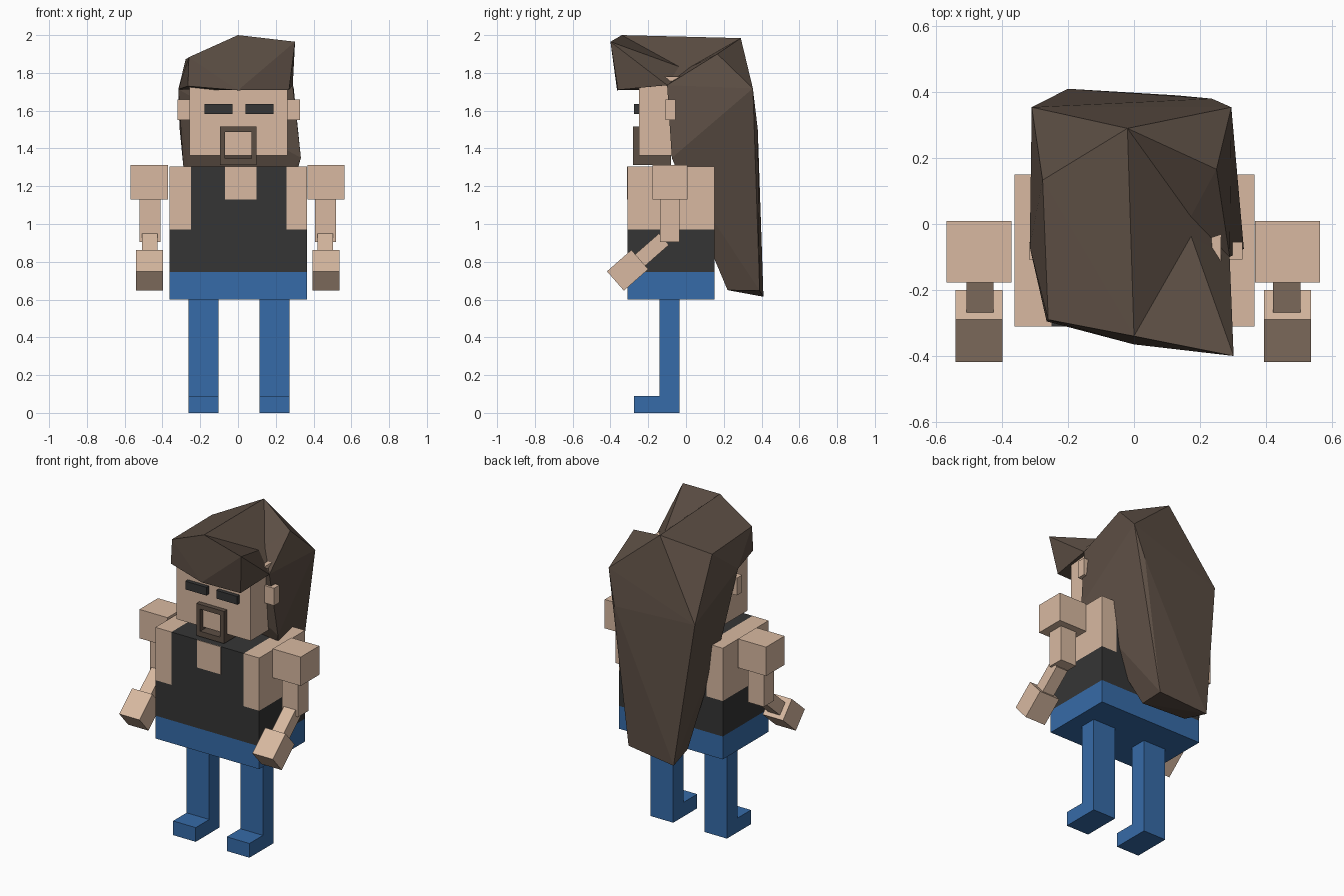
import bpy, bmesh, math
from mathutils import Matrix, Vector

cube = bpy.data.objects.get("Cube")
if cube:
    bpy.data.objects.remove(cube, do_unlink=True)


def material(name, rgb):
    lin = [(c / 255 / 12.92) if c < 11 else ((c / 255 + 0.055) / 1.055) ** 2.4 for c in rgb]
    m = bpy.data.materials.new(name)
    m.use_nodes = True
    m.diffuse_color = (*lin, 1)
    m.node_tree.nodes["Principled BSDF"].inputs["Base Color"].default_value = (*lin, 1)
    return m


SKIN = material("skin", (216, 185, 161))
BLUE = material("blue denim", (54, 107, 168))
DARK = material("charcoal", (53, 53, 53))
HAIR = material("brown hair", (92, 78, 68))


def add_mesh(name, bm, mat):
    bmesh.ops.recalc_face_normals(bm, faces=bm.faces)
    me = bpy.data.meshes.new(name)
    bm.to_mesh(me)
    bm.free()
    me.materials.append(mat)
    ob = bpy.data.objects.new(name, me)
    bpy.context.collection.objects.link(ob)
    return ob


def box(name, mat, x, y, z, tilt=0):
    """Box from (min, max) ranges, optionally tilted about its own x axis."""
    size = [r[1] - r[0] for r in (x, y, z)]
    mid = Vector([(r[0] + r[1]) / 2 for r in (x, y, z)])
    bm = bmesh.new()
    bmesh.ops.create_cube(bm, size=1, matrix=Matrix.Translation(mid)
                          @ Matrix.Rotation(tilt, 4, 'X') @ Matrix.Diagonal((*size, 1)))
    return add_mesh(name, bm, mat)


def hull(name, mat, points):
    """Faceted lump: convex hull of a few corner points."""
    bm = bmesh.new()
    for p in points:
        bm.verts.new(p)
    res = bmesh.ops.convex_hull(bm, input=bm.verts)
    junk = {g for g in res["geom_interior"] + res["geom_unused"] if isinstance(g, bmesh.types.BMVert)}
    bmesh.ops.delete(bm, geom=list(junk), context='VERTS')
    return add_mesh(name, bm, mat)


# Torso: trousers top, vest, bare sides and neckline
TY = (-0.31, 0.15)
box("hips", BLUE, (-0.363, 0.366), TY, (0.60, 0.745))
box("vest_lower", DARK, (-0.363, 0.366), TY, (0.745, 0.97))
box("vest_upper", DARK, (-0.25, 0.257), TY, (0.97, 1.305))
box("chest_side_right", SKIN, (-0.363, -0.25), TY, (0.97, 1.305))
box("chest_side_left", SKIN, (0.257, 0.366), TY, (0.97, 1.305))
box("neckline", SKIN, (-0.07, 0.098), (-0.313, -0.306), (1.13, 1.305))

# Head and face
box("head", SKIN, (-0.257, 0.263), (-0.25, 0.09), (1.363, 1.78))
for side, s in (("left", 1), ("right", -1)):
    def span(a, b, c):
        return tuple(sorted((c + s * a, c + s * b)))

    box("ear_" + side, SKIN, span(0.25, 0.324, 0.005), (-0.108, -0.055), (1.55, 1.66))
    box("eye_" + side, DARK, span(0.035, 0.182, 0.005), (-0.275, -0.24), (1.582, 1.634))
    box("beard_side_" + side, HAIR, span(0.07, 0.097, 0.001), (-0.28, -0.08), (1.313, 1.517))

    # Legs and feet
    box("leg_" + side, BLUE, span(0.109, 0.268, 0.005), (-0.14, -0.035), (0, 0.60))
    box("foot_" + side, BLUE, span(0.109, 0.268, 0.005), (-0.275, -0.14), (0, 0.09))

    # Arms, bent forward at the elbow
    box("shoulder_" + side, SKIN, span(0.369, 0.566, -0.002), (-0.177, 0.009), (1.13, 1.313))
    box("upper_arm_" + side, SKIN, span(0.409, 0.52, -0.002), (-0.138, -0.035), (0.905, 1.13))
    bend = math.radians(41.3)
    box("forearm_" + side, SKIN, span(0.424, 0.506, -0.002), (-0.309, -0.09), (0.807, 0.887), bend)
    box("hand_" + side, SKIN, span(0.396, 0.539, -0.002), (-0.395, -0.223), (0.687, 0.823), bend)

for part, z in (("top", (1.487, 1.517)), ("bottom", (1.313, 1.347))):
    box("beard_" + part, HAIR, (-0.069, 0.071), (-0.28, -0.08), z)

# Hair: shared corner points
front_peak, back_peak = (0, -0.34, 2.0), (-0.02, 0.29, 1.984)
valley, right_peak = (0.16, 0, 1.82), (0.25, 0.166, 1.90)
fringe_mid, temple_l = (0, -0.365, 1.708), (0.29, -0.1, 1.735)
temple_r, crown_r = (-0.316, -0.07, 1.713), (-0.277, 0.133, 1.872)

hull("hair_crown", HAIR, [front_peak, back_peak, valley, crown_r, temple_r, temple_l, fringe_mid,
                          (-0.26, -0.29, 1.883), (-0.265, -0.295, 1.73)])
hull("hair_fringe_flip", HAIR, [front_peak, (0.302, -0.40, 1.965), (0.27, -0.36, 1.71),
                                valley, temple_l, fringe_mid])
hull("hair_mane", HAIR, [back_peak, right_peak, valley, crown_r, temple_l, temple_r,
                         (0.295, 0.354, 1.718), (0.236, 0.38, 1.50), (-0.31, 0.354, 1.515),
                         (-0.23, 0.266, 1.715), (0.333, -0.075, 1.35), (-0.29, 0.06, 1.31),
                         (-0.2, 0.41, 0.615), (0.13, 0.39, 0.647),
                         (0.12, 0.22, 0.65), (-0.18, 0.24, 0.65)])
